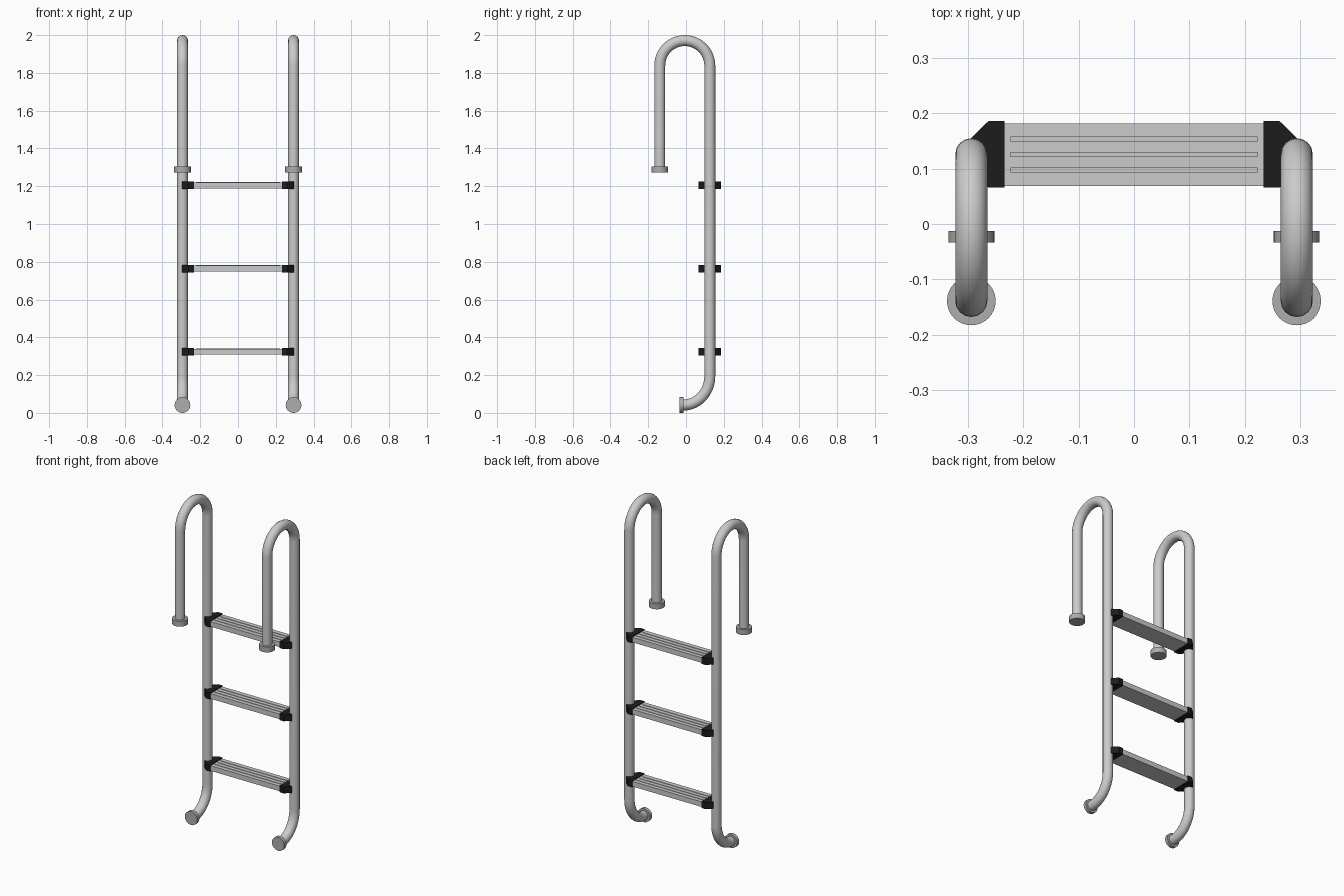
import bpy, bmesh
from math import sin, cos, pi

if "Cube" in bpy.data.objects:
    bpy.data.objects.remove(bpy.data.objects["Cube"])

TX, TR = 0.294, 0.029            # rail x offset, tube radius
YB, YF = 0.126, -0.139           # back post and front grip y
BEND = (YB - YF) / 2
YM, ZM = (YB + YF) / 2, 2.0 - TR - (YB - YF) / 2
ZE, YE, ZK = 0.0415, -0.014, 0.195   # foot end and start of foot bend


def mat(name, v):
    m = bpy.data.materials.new(name)
    m.diffuse_color = (v, v, v, 1)
    m.use_nodes = True
    m.node_tree.nodes["Principled BSDF"].inputs["Base Color"].default_value = m.diffuse_color
    return m


black = mat("black_plastic", 0.012)
rubber = mat("grey_rubber", 0.42)


def smooth(ob):
    bpy.ops.object.select_all(action='DESELECT')
    ob.select_set(True)
    bpy.context.view_layer.objects.active = ob
    bpy.ops.object.shade_smooth_by_angle(angle=0.6)


def prism(name, outline, z0, z1, material=None):
    """Extrude an xy outline from z0 to z1."""
    bm = bmesh.new()
    f = bm.faces.new([bm.verts.new((x, y, z0)) for x, y in outline])
    r = bmesh.ops.extrude_face_region(bm, geom=[f])
    vs = [v for v in r['geom'] if isinstance(v, bmesh.types.BMVert)]
    bmesh.ops.translate(bm, verts=vs, vec=(0, 0, z1 - z0))
    bmesh.ops.recalc_face_normals(bm, faces=bm.faces)
    me = bpy.data.meshes.new(name)
    bm.to_mesh(me)
    bm.free()
    ob = bpy.data.objects.new(name, me)
    bpy.context.collection.objects.link(ob)
    if material:
        me.materials.append(material)
    return ob


def box(name, x, y0, y1, z0, z1):
    return prism(name, [(-x, y0), (x, y0), (x, y1), (-x, y1)], z0, z1)


def disc(name, loc, r, depth, rot=(0, 0, 0)):
    bpy.ops.mesh.primitive_cylinder_add(vertices=32, radius=r, depth=depth, location=loc, rotation=rot)
    ob = bpy.context.object
    ob.name = name
    ob.data.materials.append(rubber)
    smooth(ob)


def rail(name, x):
    # grip end, hoop over the top, straight post, foot bend
    path = [(YF, 1.285)]
    path += [(YM - BEND * cos(pi * i / 24), ZM + BEND * sin(pi * i / 24)) for i in range(25)]
    path += [(YE + (YB - YE) * cos(pi * i / 28), ZK - (ZK - ZE) * sin(pi * i / 28)) for i in range(15)]
    cu = bpy.data.curves.new(name, 'CURVE')
    cu.dimensions = '3D'
    cu.bevel_depth = TR
    cu.bevel_resolution = 6
    cu.use_fill_caps = True
    sp = cu.splines.new('POLY')
    sp.points.add(len(path) - 1)
    for p, (y, z) in zip(sp.points, path):
        p.co = (x, y, z, 1)
    ob = bpy.data.objects.new(name, cu)
    bpy.context.collection.objects.link(ob)
    bpy.ops.object.select_all(action='DESELECT')
    ob.select_set(True)
    bpy.context.view_layer.objects.active = ob
    bpy.ops.object.convert(target='MESH')
    smooth(bpy.context.object)


# Rails with grip flanges and wall pads
for side, s in (("left", -1), ("right", 1)):
    rail(side + "_rail", s * TX)
    disc(side + "_grip_flange", (s * TX, YF, 1.288), 0.044, 0.033)
    disc(side + "_wall_pad", (s * TX, -0.023, ZE), 0.0415, 0.021, (pi / 2, 0, 0))

# Steps: tread, raised grip ribs and chamfered end brackets
for n, z in enumerate((0.324, 0.764, 1.204), 1):
    box(f"step_{n}_tread", 0.24, 0.069, 0.182, z - 0.016, z + 0.015)
    for k, y in enumerate((0.154, 0.126, 0.098), 1):
        box(f"step_{n}_rib_{k}", 0.223, y - 0.0045, y + 0.0045, z + 0.01, z + 0.018)
    for side, s in (("left", -1), ("right", 1)):
        half = [(0.234, 0.06), (0.263, 0.06), (0.296, 0.028)]
        outline = [(s * x, YB + d) for x, d in half] + [(s * x, YB - d) for x, d in reversed(half)]
        prism(f"step_{n}_{side}_bracket", outline, z - 0.02, z + 0.02, black)
